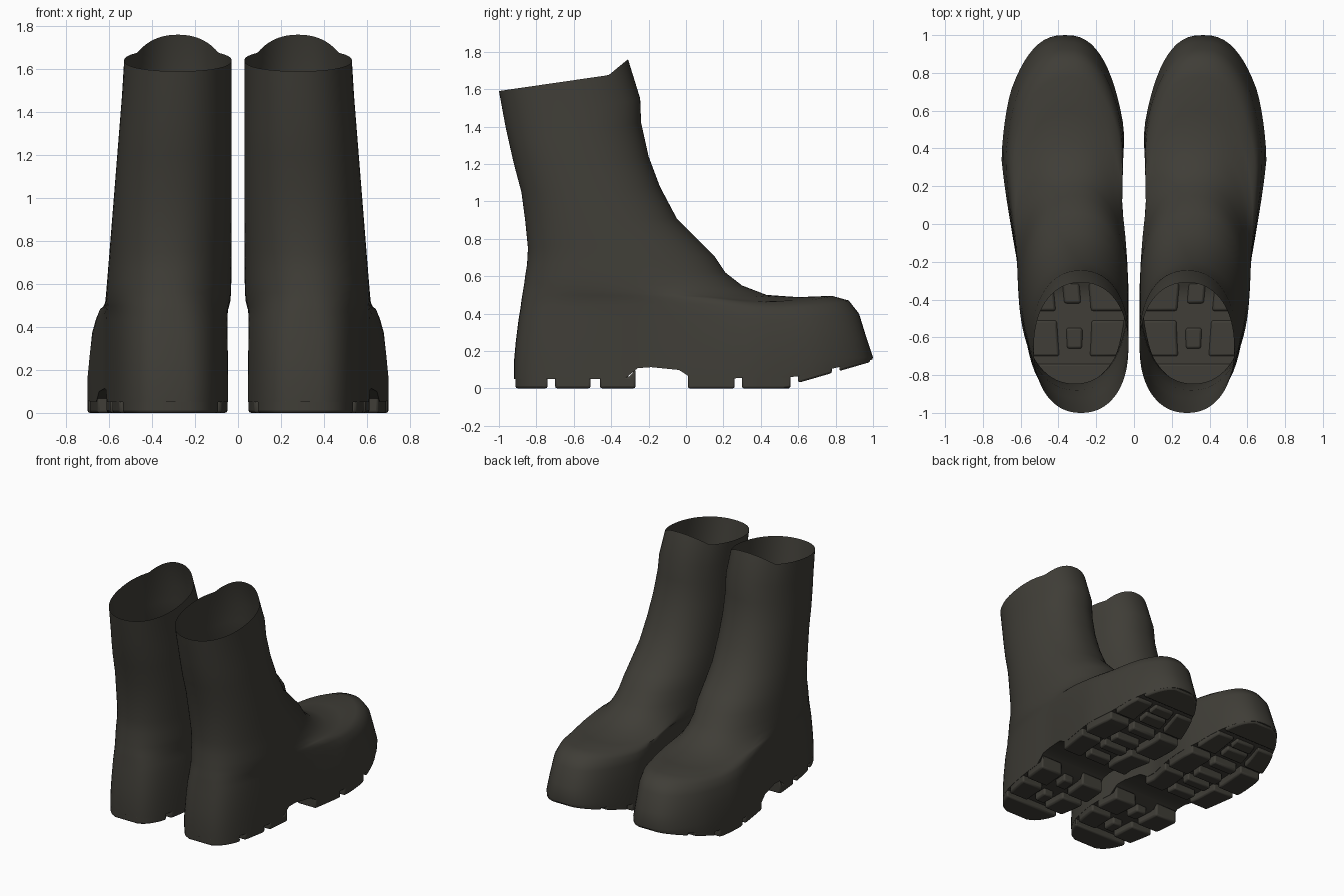
import bpy, bmesh, math

if "Cube" in bpy.data.objects:
    bpy.data.objects.remove(bpy.data.objects["Cube"])

HALF = 40  # steps along one side of each ring


def lerp(a, b, t):
    return a + (b - a) * t


def curve(points, y):
    """Piecewise linear lookup."""
    if y <= points[0][0]:
        return points[0][1]
    for (y0, a), (y1, b) in zip(points, points[1:]):
        if y <= y1:
            return lerp(a, b, (y - y0) / (y1 - y0))
    return points[-1][1]


# Foot outline before the ends are rounded, and the underside heights
OUTER = [(-1, .595), (-.6, .60), (-.2, .62), (.1, .67), (.35, .71), (.7, .715), (1, .69)]
INNER = [(-1, .03), (-.5, .03), (-.2, .07), (.1, .10), (.3, .055), (.5, .03), (1, .04)]
UNDERSIDE = [(-1, .05), (-.3, .05), (-.25, .12), (0, .095), (.03, .05), (.58, .06), (1, .155)]
TREAD = [(-1, 0), (.55, 0), (.6, .03), (1, .145)]


def width_factor(u, n_back, n_front):
    n = n_front if u > 0 else n_back
    return max(0.0, 1 - abs(u) ** n) ** (1 / n)


def finish(name, bm, bevel=0):
    bmesh.ops.recalc_face_normals(bm, faces=bm.faces)
    mesh = bpy.data.meshes.new(name)
    bm.to_mesh(mesh)
    bm.free()
    ob = bpy.data.objects.new(name, mesh)
    bpy.context.collection.objects.link(ob)
    mesh.materials.append(rubber)
    bpy.ops.object.select_all(action='DESELECT')
    ob.select_set(True)
    bpy.context.view_layer.objects.active = ob
    bpy.ops.object.shade_smooth_by_angle(angle=math.radians(45))
    if bevel:
        mod = ob.modifiers.new("soft edges", 'BEVEL')
        mod.width = bevel
        mod.segments = 2
    ob.modifiers.new("pair", 'MIRROR').use_mirror_merge = False
    return ob


rubber = bpy.data.materials.new("dark olive rubber")
rubber.diffuse_color = (0.05, 0.047, 0.038, 1)
rubber.use_nodes = True
rubber.node_tree.nodes["Principled BSDF"].inputs["Base Color"].default_value = rubber.diffuse_color

# Rings from rim to sole: back y, back z, front y, front z, foot blend, side sag
RINGS = [
    (-1, 1.59, -.31, 1.69, 0, 0),
    (-.965, 1.40, -.245, 1.55, 0, 0),
    (-.945, 1.31, -.24, 1.42, 0, 0),
    (-.92, 1.20, -.20, 1.24, 0, 0),
    (-.88, 1.05, -.14, 1.08, 0, 0),
    (-.86, .90, -.05, .91, 0, 0),
    (-.845, .75, .06, .80, 0, 0),
    (-.85, .66, .15, .71, 0, 0),
    (-.86, .60, .21, .62, .05, 0),
    (-.865, .56, .30, .55, .1, .02),
    (-.87, .53, .43, .50, .2, .04),
    (-.875, .50, .60, .488, .35, .055),
    (-.88, .47, .78, .495, .5, .06),
    (-.885, .43, .87, .47, .65, .05),
    (-.895, .37, .925, .40, .8, .03),
    (-.91, .25, .965, .27, .92, 0),
    (-.92, .14, 1.0, .165, 1, 0),
    (-.92, None, .995, None, 1, 0),
]

# Boot upper: one open-topped shell closed by the underside
bm = bmesh.new()
loops = []
for k, (yb, zb, yf, zf, foot, sag) in enumerate(RINGS):
    sides = {1: [], -1: []}
    for j in range(HALF + 1):
        u = -math.cos(math.pi * j / HALF)
        t = (u + 1) / 2
        y = lerp(yb, yf, t)
        v = width_factor(u, lerp(2.2, 3.2, foot), lerp(2.2, 2.5, foot))
        if zb is None:
            z = curve(UNDERSIDE, y)
        else:
            z = lerp(zb, zf, t) - sag * v * v * min(1, max(0, (y - .1) / .4))
        if k == 0:  # pull tab peak at the front of the rim
            z += .07 * max(0, (t - .85) / .15)
        shaft_out = .53 + .08 * max(0, 1.6 - max(z, .5))
        out = lerp(shaft_out, curve(OUTER, y), foot)
        inn = lerp(.03, curve(INNER, y), foot)
        mid, half = (out + inn) / 2, (out - inn) / 2
        for s in (1, -1):
            if s == -1 and j in (0, HALF):
                continue
            sides[s].append(bm.verts.new((mid + s * half * v, y, z)))
    loops.append(sides[1] + sides[-1][::-1])
count = 2 * HALF
for a, b in zip(loops, loops[1:]):
    for i in range(count):
        n = (i + 1) % count
        bm.faces.new((a[i], a[n], b[n], b[i]))
last = loops[-1]
for j in range(HALF):  # underside strips
    quad = [last[j], last[j + 1], last[(count - j - 1) % count], last[(count - j) % count]]
    bm.faces.new(list(dict.fromkeys(quad)))
finish("boot_upper", bm)


# Tread lugs that follow the sole outline
def sole_x(y, frac):
    u = (y - .0375) / .9575
    v = width_factor(max(-1, min(1, u)), 3.2, 2.5)
    out, inn = curve(OUTER, y), curve(INNER, y)
    return (out + inn) / 2 + (out - inn) / 2 * v * (2 * frac - 1)


def add_lug(bm, y0, y1, f0, f1, steps=6):
    rows = []
    for i in range(steps + 1):
        y = lerp(y0, y1, i / steps)
        x0, x1 = sole_x(y, f0), sole_x(y, f1)
        low, top = curve(TREAD, y), curve(UNDERSIDE, y) + .012
        rows.append([bm.verts.new(p) for p in
                     ((x0, y, low), (x1, y, low), (x1, y, top), (x0, y, top))])
    for a, b in zip(rows, rows[1:]):
        for i in range(4):
            n = (i + 1) % 4
            bm.faces.new((a[i], a[n], b[n], b[i]))
    bm.faces.new(rows[0])
    bm.faces.new(rows[-1])


heel = bmesh.new()
add_lug(heel, -.912, -.74, .003, .997)
for y0, y1 in ((-.70, -.51), (-.46, -.27)):
    add_lug(heel, y0, y1, .003, .33)
    add_lug(heel, y0, y1, .67, .997)
    add_lug(heel, y0 + .04, y1 - .04, .42, .58)
finish("heel_lugs", heel, .012)

front = bmesh.new()
for y0, y1 in ((.01, .26), (.30, .56), (.60, .78)):
    add_lug(front, y0, y1, .003, .28)
    add_lug(front, y0, y1, .72, .997)
    add_lug(front, y0 + .01, y0 + .09, .34, .66)
    add_lug(front, y1 - .07, y1, .34, .66)
add_lug(front, .82, .985, .003, .997)
finish("forefoot_lugs", front, .012)
